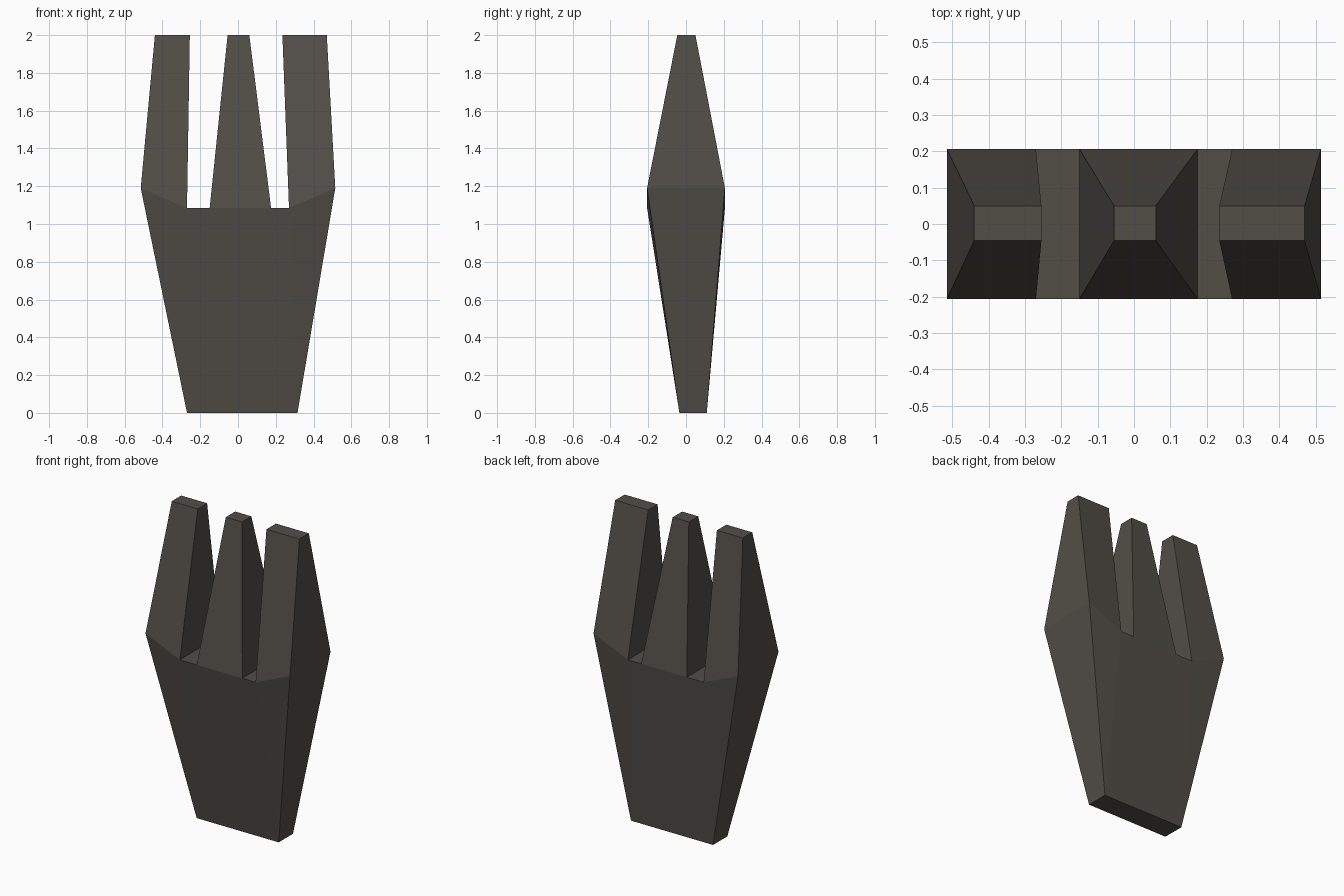
import bpy
import bmesh

cube = bpy.data.objects.get("Cube")
if cube:
    bpy.data.objects.remove(cube, do_unlink=True)

# Material
stone = bpy.data.materials.new("dark warm grey")
stone.use_nodes = True
colour = (0.085, 0.077, 0.064, 1)
stone.diffuse_color = colour
stone.node_tree.nodes["Principled BSDF"].inputs["Base Color"].default_value = colour

# Outline points (x, z), counter-clockwise seen from the front
SHOULDER, CROTCH, TIP = 1.19, 1.085, 2.0
outline = [
    (-0.27, 0), (0.315, 0),                               # foot
    (0.515, SHOULDER), (0.47, TIP), (0.235, TIP),         # left prong
    (0.27, CROTCH), (0.175, CROTCH),                      # left slot
    (0.06, TIP), (-0.055, TIP),                           # middle prong
    (-0.15, CROTCH), (-0.27, CROTCH),                     # right slot
    (-0.255, TIP), (-0.44, TIP), (-0.515, SHOULDER),      # right prong
]

# Patches that fill the front and back, as outline indices
patches = [
    (0, 1, 5, 6, 9, 10),                # palm
    (1, 2, 5), (0, 10, 13),             # palm shoulders
    (2, 3, 4, 5), (6, 7, 8, 9), (10, 11, 12, 13),   # prongs
]


def depth(z):
    """Front and back y at a height."""
    if z == 0:
        return -0.035, 0.11
    if z == TIP:
        return -0.046, 0.05
    return -0.206, 0.206


bm = bmesh.new()
front = [bm.verts.new((x, depth(z)[0], z)) for x, z in outline]
back = [bm.verts.new((x, depth(z)[1], z)) for x, z in outline]
for patch in patches:
    bm.faces.new([front[i] for i in patch])
    bm.faces.new([back[i] for i in reversed(patch)])

# Rim joining front and back
count = len(outline)
for i in range(count):
    j = (i + 1) % count
    bm.faces.new((front[j], front[i], back[i], back[j]))
bmesh.ops.recalc_face_normals(bm, faces=bm.faces)

mesh = bpy.data.meshes.new("three_pronged_slab")
bm.to_mesh(mesh)
bm.free()
mesh.materials.append(stone)
slab = bpy.data.objects.new("three_pronged_slab", mesh)
bpy.context.collection.objects.link(slab)
